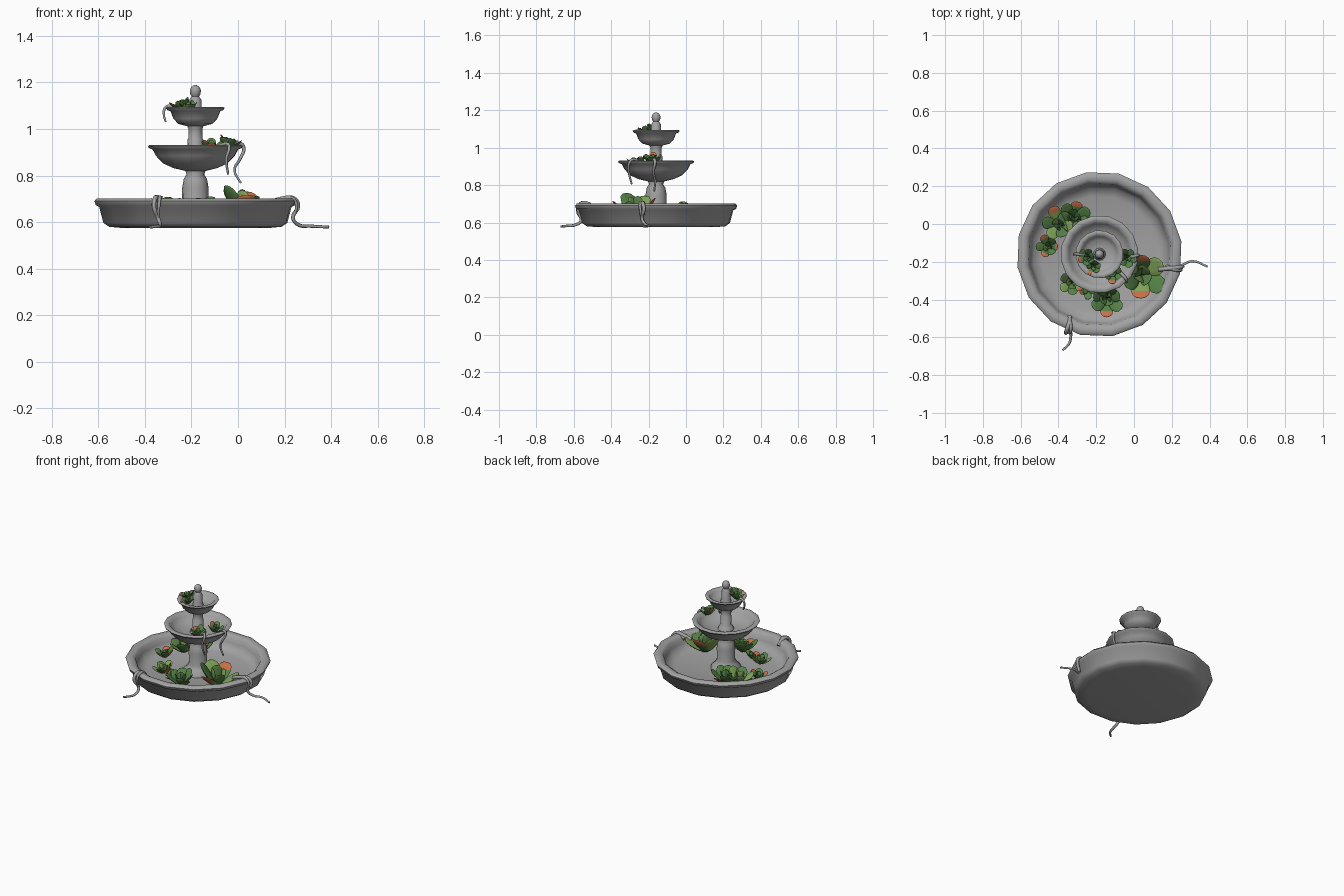
import bpy, bmesh, math, random
from mathutils import Vector, Matrix

if "Cube" in bpy.data.objects:
    bpy.data.objects.remove(bpy.data.objects["Cube"])

random.seed(4)
CX, CY = -0.183, -0.16      # fountain axis


def material(name, rgb):
    m = bpy.data.materials.new(name)
    m.diffuse_color = (*rgb, 1)
    m.use_nodes = True
    m.node_tree.nodes["Principled BSDF"].inputs["Base Color"].default_value = m.diffuse_color
    return m


stone = material("stone grey", (0.36, 0.36, 0.36))
dark = material("dark leaf green", (0.045, 0.14, 0.045))
mid = material("leaf green", (0.09, 0.22, 0.06))
light = material("light leaf green", (0.22, 0.37, 0.10))
orange = material("orange leaf tip", (0.58, 0.16, 0.065))


def finish(bm, name, mats, angle=40):
    bmesh.ops.recalc_face_normals(bm, faces=bm.faces)
    me = bpy.data.meshes.new(name)
    bm.to_mesh(me)
    bm.free()
    ob = bpy.data.objects.new(name, me)
    bpy.context.collection.objects.link(ob)
    for m in mats:
        me.materials.append(m)
    bpy.ops.object.select_all(action='DESELECT')
    ob.select_set(True)
    bpy.context.view_layer.objects.active = ob
    bpy.ops.object.shade_smooth_by_angle(angle=math.radians(angle))
    return ob


def lathe(name, profile, sides, phase=0.0):
    """Turn an (r, z) profile round the fountain axis and cap both ends."""
    bm = bmesh.new()
    rings = []
    for r, z in profile:
        rings.append([bm.verts.new((CX + r * math.cos(phase + 2 * math.pi * i / sides),
                                    CY + r * math.sin(phase + 2 * math.pi * i / sides), z))
                      for i in range(sides)])
    for a, b in zip(rings, rings[1:]):
        for i in range(sides):
            j = (i + 1) % sides
            bm.faces.new((a[i], a[j], b[j], b[i]))
    bm.faces.new(rings[0])
    bm.faces.new(rings[-1])
    return finish(bm, name, [stone], 55)


# Stone bowls: outside from the bottom up, over the rolled rim, inside down
P = math.radians(9)
lathe("lower_bowl", [(0.32, 0.575), (0.375, 0.58), (0.40, 0.597), (0.418, 0.665),
                     (0.433, 0.673), (0.439, 0.69), (0.428, 0.702), (0.398, 0.7),
                     (0.38, 0.688), (0.372, 0.655), (0.355, 0.622), (0.31, 0.608)], 16, P)
lathe("middle_bowl", [(0.045, 0.82), (0.095, 0.832), (0.14, 0.852), (0.172, 0.885),
                      (0.186, 0.912), (0.202, 0.918), (0.206, 0.926), (0.198, 0.932),
                      (0.175, 0.929), (0.163, 0.91), (0.135, 0.885), (0.07, 0.87)], 16, P)
lathe("upper_bowl", [(0.036, 1.012), (0.075, 1.022), (0.096, 1.045), (0.108, 1.076),
                     (0.122, 1.081), (0.127, 1.09), (0.121, 1.095), (0.103, 1.091),
                     (0.094, 1.075), (0.075, 1.06), (0.035, 1.055)], 16, P)

# Columns between the bowls and the ball finial
lathe("lower_column", [(0.095, 0.602), (0.09, 0.625), (0.067, 0.645), (0.056, 0.67),
                       (0.057, 0.745), (0.05, 0.785), (0.038, 0.805), (0.045, 0.825)], 16)
lathe("middle_column", [(0.05, 0.868), (0.042, 0.89), (0.032, 0.9), (0.034, 0.955),
                        (0.03, 0.96), (0.03, 1.0), (0.038, 1.02)], 16)
lathe("finial", [(0.034, 1.053), (0.028, 1.07), (0.026, 1.125), (0.016, 1.14),
                 (0.022, 1.15), (0.024, 1.165), (0.018, 1.18), (0.006, 1.188)], 12)


def add_leaf(bm, base, yaw, pitch, length, width, body, tipped):
    """One thick spoon-shaped leaf, cupped and curling upwards."""
    geo = bmesh.ops.create_uvsphere(bm, u_segments=10, v_segments=8, radius=0.5,
                                    matrix=Matrix.Rotation(math.pi / 2, 4, 'Y'))
    rot = Matrix.Rotation(yaw, 4, 'Z') @ Matrix.Rotation(-pitch, 4, 'Y')
    faces = set()
    for v in geo["verts"]:
        faces.update(v.link_faces)
    for f in faces:
        t = f.calc_center_median().x + 0.5
        f.material_index = 3 if tipped and t > 0.6 else (0 if t < 0.3 else body)
    for v in geo["verts"]:
        t = v.co.x + 0.5
        y = v.co.y * width * (0.4 + 0.75 * t)
        z = v.co.z * length * 0.13 + y * y * 3 + 0.16 * length * t * t
        v.co = base + rot @ Vector((t * length, y, z))


def rosette(name, x, y, z, size, leaves, body, tips, start):
    """Outer ring of leaves, raised on the side facing the axis, and an upright inner ring."""
    bm = bmesh.new()
    to_axis = math.atan2(CY - y, CX - x)
    for ring, (count, pitch, scale) in enumerate([(leaves, 0.58, 1.0), (leaves - 2, 1.05, 0.72)]):
        for i in range(count):
            yaw = math.radians(start) + ring * 0.4 + 2 * math.pi * i / count
            tipped = ring == 0 and any(
                abs(math.remainder(yaw - math.radians(a), 2 * math.pi)) < 0.45 for a in tips)
            lean = 0.25 * math.cos(yaw - to_axis) + random.uniform(-0.1, 0.1)
            add_leaf(bm, Vector((x, y, z)), yaw, pitch + lean,
                     size * scale * random.uniform(0.92, 1.08), size * 0.72 * scale,
                     body if i % 2 == 0 else 1, tipped)
    return finish(bm, name, [dark, mid, light, orange], 60)


# Succulents: x, y, z, leaf length, leaves, body colour index, tip directions, first leaf
plants = [
    ("lower_plant_large", 0.035, -0.27, 0.615, 0.165, 6, 2, (75, 270), 30),
    ("lower_plant_front", -0.145, -0.39, 0.615, 0.112, 7, 1, (270,), 270),
    ("lower_plant_front_left", -0.325, -0.31, 0.615, 0.085, 6, 2, (330,), 330),
    ("lower_plant_side", -0.245, -0.345, 0.615, 0.062, 5, 1, (200, 300), 200),
    ("lower_plant_left", -0.45, -0.12, 0.615, 0.076, 6, 1, (0, 120, 240), 0),
    ("lower_plant_back", -0.315, 0.03, 0.62, 0.11, 7, 1, (80,), 80),
    ("lower_plant_back_left", -0.395, -0.005, 0.62, 0.11, 6, 2, (110,), 110),
    ("middle_plant_right", -0.04, -0.18, 0.915, 0.066, 6, 1, (170,), 50),
    ("middle_plant_front", -0.115, -0.26, 0.90, 0.068, 6, 1, (150, 270), 150),
    ("upper_plant_left", -0.245, -0.175, 1.08, 0.062, 6, 1, (200,), 200),
    ("upper_plant_front", -0.212, -0.22, 1.075, 0.055, 6, 1, (240,), 240),
]
for p in plants:
    rosette(*p)


def vine(name, points, radius):
    cu = bpy.data.curves.new(name, 'CURVE')
    cu.dimensions = '3D'
    cu.bevel_depth = radius
    cu.bevel_resolution = 1
    cu.resolution_u = 4
    cu.use_fill_caps = True
    sp = cu.splines.new('BEZIER')
    sp.bezier_points.add(len(points) - 1)
    for i, (b, co) in enumerate(zip(sp.bezier_points, points)):
        b.co = co
        b.handle_left_type = b.handle_right_type = 'AUTO'
        b.radius = 1.15 - 0.6 * i / (len(points) - 1)
    cu.materials.append(stone)
    bpy.context.collection.objects.link(bpy.data.objects.new(name, cu))


# Trailing stems hanging over the rims
vine("right_stem", [(0.13, -0.24, 0.68), (0.19, -0.235, 0.7), (0.238, -0.23, 0.702),
                    (0.258, -0.225, 0.67), (0.236, -0.235, 0.62), (0.26, -0.215, 0.588),
                    (0.31, -0.197, 0.583), (0.39, -0.226, 0.579)], 0.011)
vine("right_short_stem", [(0.17, -0.225, 0.68), (0.22, -0.243, 0.706), (0.25, -0.245, 0.68),
                          (0.232, -0.235, 0.61)], 0.01)
vine("front_stem", [(-0.34, -0.49, 0.67), (-0.345, -0.53, 0.703), (-0.357, -0.563, 0.7),
                    (-0.36, -0.578, 0.66), (-0.34, -0.56, 0.61), (-0.335, -0.60, 0.585),
                    (-0.345, -0.635, 0.582), (-0.378, -0.668, 0.579)], 0.011)
vine("front_short_stem", [(-0.345, -0.5, 0.68), (-0.335, -0.54, 0.706), (-0.338, -0.575, 0.69),
                          (-0.345, -0.56, 0.61)], 0.01)
vine("middle_right_stem", [(-0.03, -0.175, 0.92), (0.005, -0.17, 0.938), (0.024, -0.165, 0.922),
                           (0.008, -0.175, 0.87), (-0.015, -0.165, 0.825),
                           (0.012, -0.17, 0.768)], 0.009)
vine("middle_front_stem", [(-0.08, -0.25, 0.915), (-0.055, -0.275, 0.936), (-0.038, -0.3, 0.925),
                           (-0.05, -0.305, 0.87), (-0.042, -0.29, 0.805)], 0.009)
vine("upper_left_stem", [(-0.26, -0.165, 1.085), (-0.295, -0.16, 1.098), (-0.313, -0.158, 1.09),
                         (-0.318, -0.162, 1.06), (-0.31, -0.16, 1.03)], 0.008)
